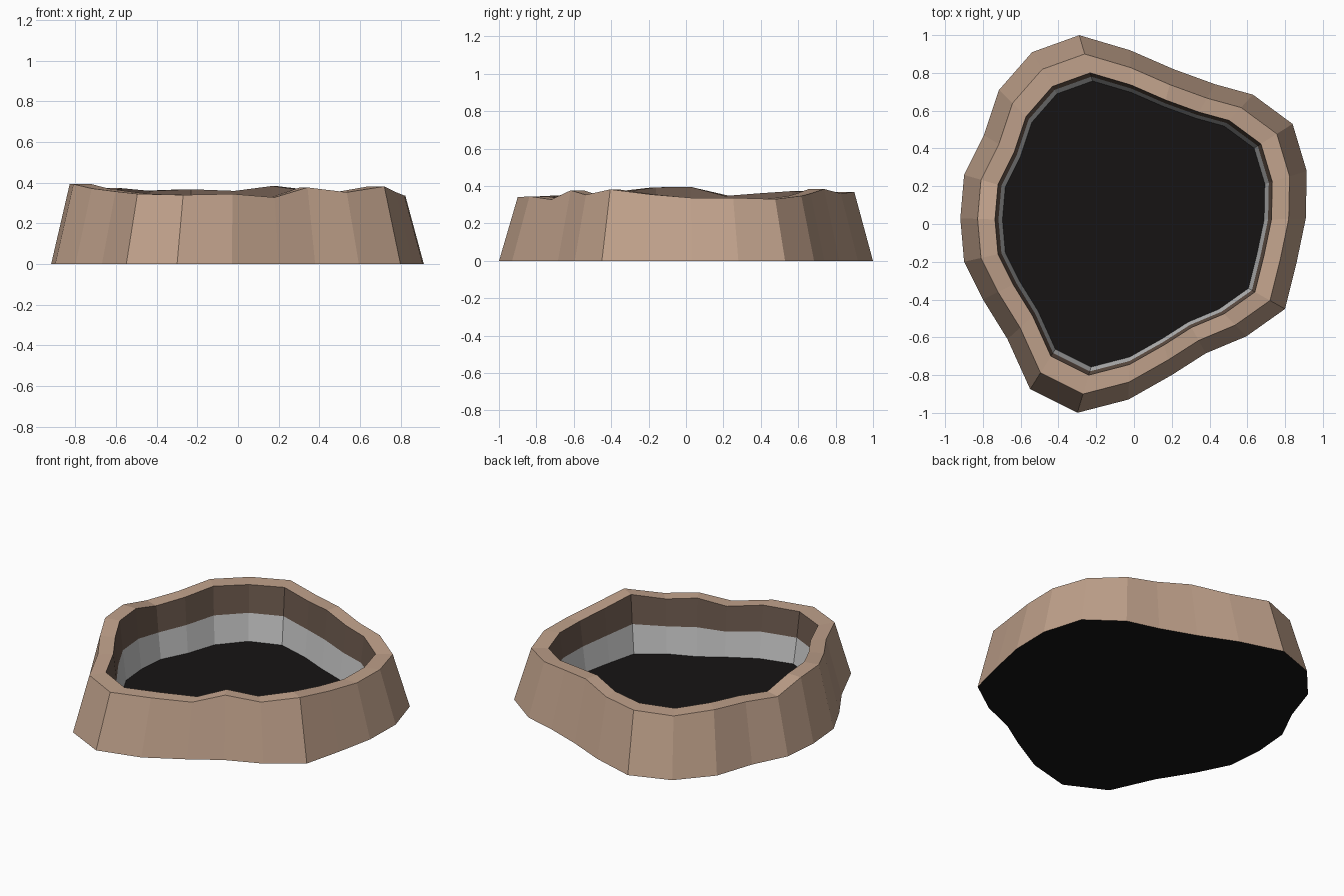
import bpy

if "Cube" in bpy.data.objects:
    bpy.data.objects.remove(bpy.data.objects["Cube"])

# Ground outline with the rim height above each corner: x, y, rim z (clockwise from the back)
OUTLINE = [
    (-.29, 1.0, .368), (-.02, .92, .36), (.21, .82, .384), (.43, .74, .36),
    (.63, .685, .347), (.84, .53, .33), (.915, .28, .337), (.91, .03, .337),
    (.86, -.21, .355), (.80, -.45, .382), (.595, -.595, .353), (.38, -.685, .377),
    (.20, -.80, .328), (-.03, -.93, .345), (-.30, -1.0, .34), (-.55, -.875, .345),
    (-.67, -.61, .357), (-.80, -.40, .372), (-.90, -.20, .393), (-.92, .03, .395),
    (-.90, .26, .347), (-.795, .47, .36), (-.715, .71, .373), (-.54, .91, .36),
][::-1]
FLOOR_Z = 0.02


def material(name, rgb):
    m = bpy.data.materials.new(name)
    m.diffuse_color = (*rgb, 1)
    m.use_nodes = True
    m.node_tree.nodes["Principled BSDF"].inputs["Base Color"].default_value = m.diffuse_color
    return m


def ring(scale, t, base=0.0):
    """Outline scaled in plan, at fraction t of the way from base height to the rim."""
    return [(x * scale, y * scale, base + (z - base) * t) for x, y, z in OUTLINE]


def loft(name, rings, mat=None, cap=None):
    n = len(OUTLINE)
    verts = [v for r in rings for v in r]
    faces = [(k * n + i, k * n + (i + 1) % n, (k + 1) * n + (i + 1) % n, (k + 1) * n + i)
             for k in range(len(rings) - 1) for i in range(n)]
    if cap == "up":
        faces.append(tuple(range(n)))
    elif cap == "down":
        faces.append(tuple(reversed(range(n))))
    me = bpy.data.meshes.new(name)
    me.from_pydata(verts, [], faces)
    if mat:
        me.materials.append(mat)
    ob = bpy.data.objects.new(name, me)
    bpy.context.collection.objects.link(ob)
    return ob


brown = material("brown", (.53, .36, .26))
dark_brown = material("dark brown", (.15, .10, .075))
black = material("black", (.008, .007, .007))

# Sloping outer wall and uneven rim
loft("outer_wall", [ring(.9995, 0), ring(.9, 1), ring(.8, 1)], brown)
# Inner wall: dark band above, grey band below
loft("inner_wall", [ring(.8, 1), ring(.78, .5, FLOOR_Z)], dark_brown)
loft("inner_liner", [ring(.78, .5, FLOOR_Z), ring(.757, 0, FLOOR_Z)])
# Pit floor and underside
loft("pit_floor", [ring(.757, 0, FLOOR_Z)], black, "up")
loft("underside", [ring(.9995, 0)], black, "down")
